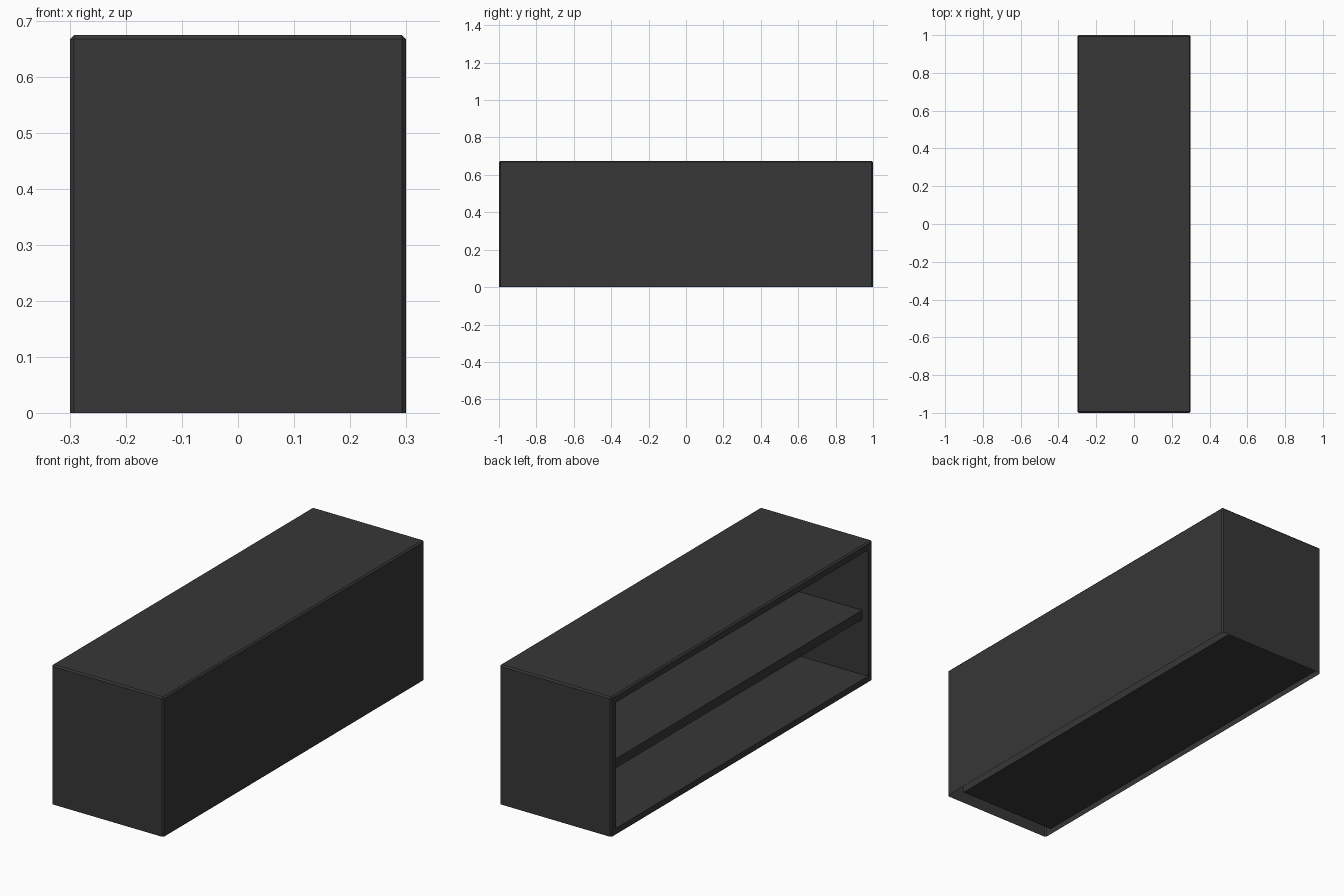
import bpy, bmesh
from mathutils import Matrix, Vector

if "Cube" in bpy.data.objects:
    bpy.data.objects.remove(bpy.data.objects["Cube"])

W, L, H = 0.60, 2.0, 0.675      # overall size
CHAMFER = 0.007
RIM = 0.029                     # frame around the opening
DEPTH = 0.53                    # depth of the open compartment

black = bpy.data.materials.new("charcoal black")
black.diffuse_color = (0.038, 0.038, 0.038, 1)
black.use_nodes = True
black.node_tree.nodes["Principled BSDF"].inputs["Base Color"].default_value = black.diffuse_color


def finish(bm, name):
    mesh = bpy.data.meshes.new(name)
    bm.to_mesh(mesh)
    bm.free()
    mesh.materials.append(black)
    obj = bpy.data.objects.new(name, mesh)
    bpy.context.collection.objects.link(obj)
    return obj


def box(lo, hi):
    bm = bmesh.new()
    lo, hi = Vector(lo), Vector(hi)
    bmesh.ops.create_cube(bm, size=1, matrix=Matrix.Translation((lo + hi) / 2)
                          @ Matrix.Diagonal((*(hi - lo), 1)))
    return bm


# cabinet shell: chamfered on the upright and top edges
bm = box((-W / 2, -L / 2, 0), (W / 2, L / 2, H))
edges = [e for e in bm.edges if max(v.co.z for v in e.verts) > H / 2]
bmesh.ops.bevel(bm, geom=edges, offset=CHAMFER, offset_type='OFFSET',
                segments=1, affect='EDGES', clamp_overlap=True)
bm.normal_update()

# open underside
bmesh.ops.delete(bm, geom=[f for f in bm.faces if f.normal.z < -0.9], context='FACES')

# framed opening and compartment on the -x side
side = [f for f in bm.faces if f.normal.x < -0.9]
bmesh.ops.inset_individual(bm, faces=side, thickness=RIM, use_even_offset=True)
bmesh.ops.inset_individual(bm, faces=side, thickness=0, depth=-DEPTH)
finish(bm, "cabinet_shell")

# inner shelf, set back from the opening
half = L / 2 - CHAMFER - RIM
finish(box((-W / 2 + 0.032, -half, 0.295), (-W / 2 + DEPTH, half, 0.34)), "shelf")
